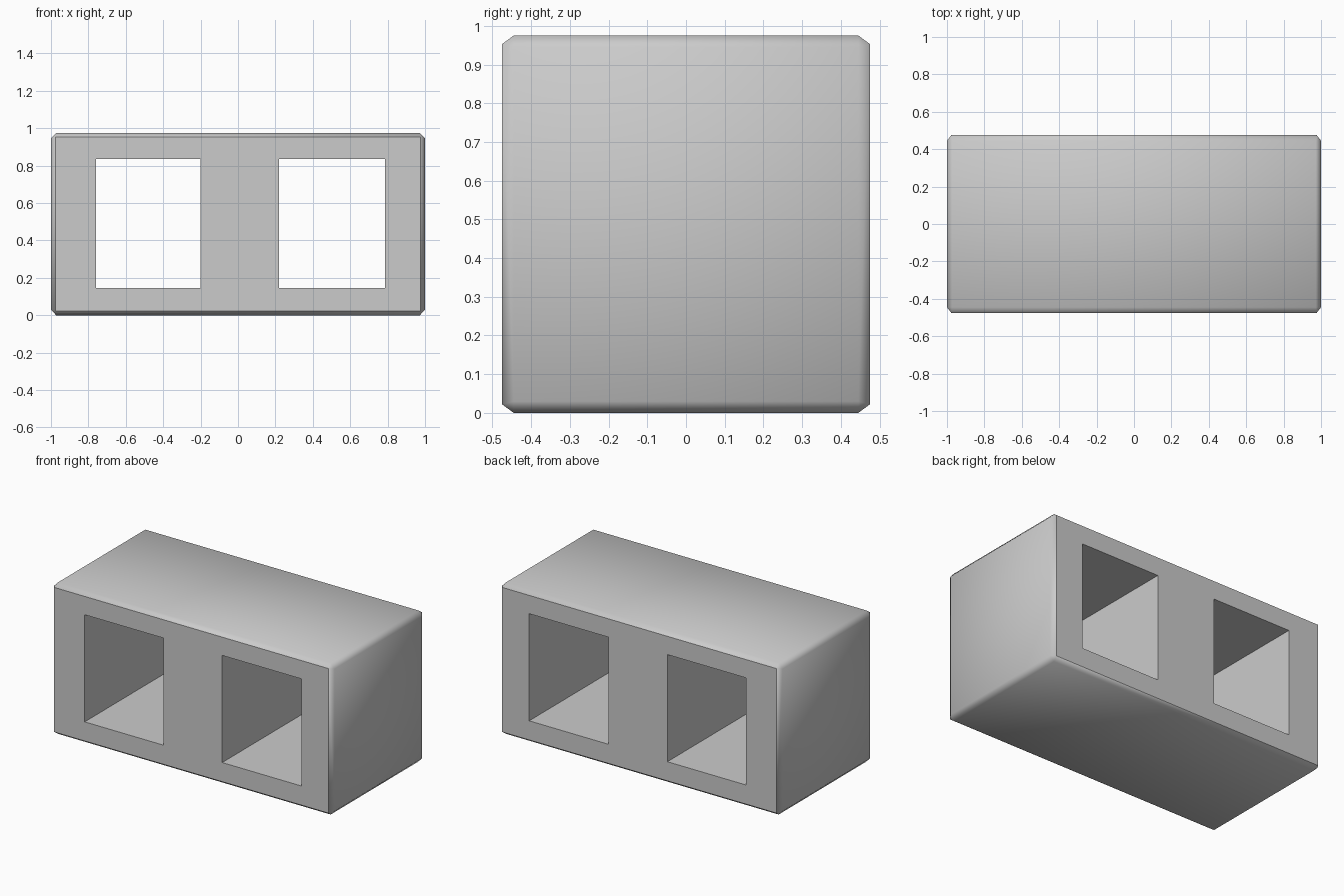
import bpy, bmesh
from itertools import product

if "Cube" in bpy.data.objects:
    bpy.data.objects.remove(bpy.data.objects["Cube"])

HX, HY, H = 1.0, 0.475, 0.975
HZ = H / 2

# Block body: hull of the six inset faces gives a chamfered box
bm = bmesh.new()
for sx, sy, sz in product((-1, 1), repeat=3):
    for x, y, z in ((HX, HY - 0.03, HZ - 0.03),
                    (HX - 0.023, HY, HZ - 0.022),
                    (HX - 0.028, HY - 0.03, HZ)):
        bm.verts.new((sx * x, sy * y, sz * z + HZ))
hull = bmesh.ops.convex_hull(bm, input=bm.verts[:])
bmesh.ops.dissolve_limit(bm, angle_limit=0.01, verts=bm.verts[:], edges=bm.edges[:])
bmesh.ops.recalc_face_normals(bm, faces=bm.faces[:])
mesh = bpy.data.meshes.new("hollow_block")
bm.to_mesh(mesh)
bm.free()
block = bpy.data.objects.new("hollow_block", mesh)
bpy.context.collection.objects.link(block)
bpy.context.view_layer.objects.active = block
block.select_set(True)


# Rectangular hollows cut straight through from front to back
def cut_hollow(name, x0, x1, z0, z1):
    bpy.ops.mesh.primitive_cube_add(size=1, location=((x0 + x1) / 2, 0, (z0 + z1) / 2))
    cutter = bpy.context.object
    cutter.name = name
    cutter.scale = (x1 - x0, 2, z1 - z0)
    cutter.hide_render = True
    bpy.context.view_layer.update()
    mod = block.modifiers.new(name, 'BOOLEAN')
    mod.operation = 'DIFFERENCE'
    mod.solver = 'EXACT'
    mod.object = cutter
    bpy.context.view_layer.objects.active = block
    bpy.ops.object.modifier_apply(modifier=mod.name)
    bpy.data.objects.remove(cutter, do_unlink=True)


cut_hollow("left_hollow", -0.76, -0.20, 0.145, 0.835)
cut_hollow("right_hollow", 0.22, 0.785, 0.145, 0.835)

# Soft chamfers towards the outer faces, crisp rims elsewhere
bpy.ops.object.select_all(action='DESELECT')
block.select_set(True)
bpy.context.view_layer.objects.active = block
bpy.ops.object.shade_smooth_by_angle(angle=0.8)
